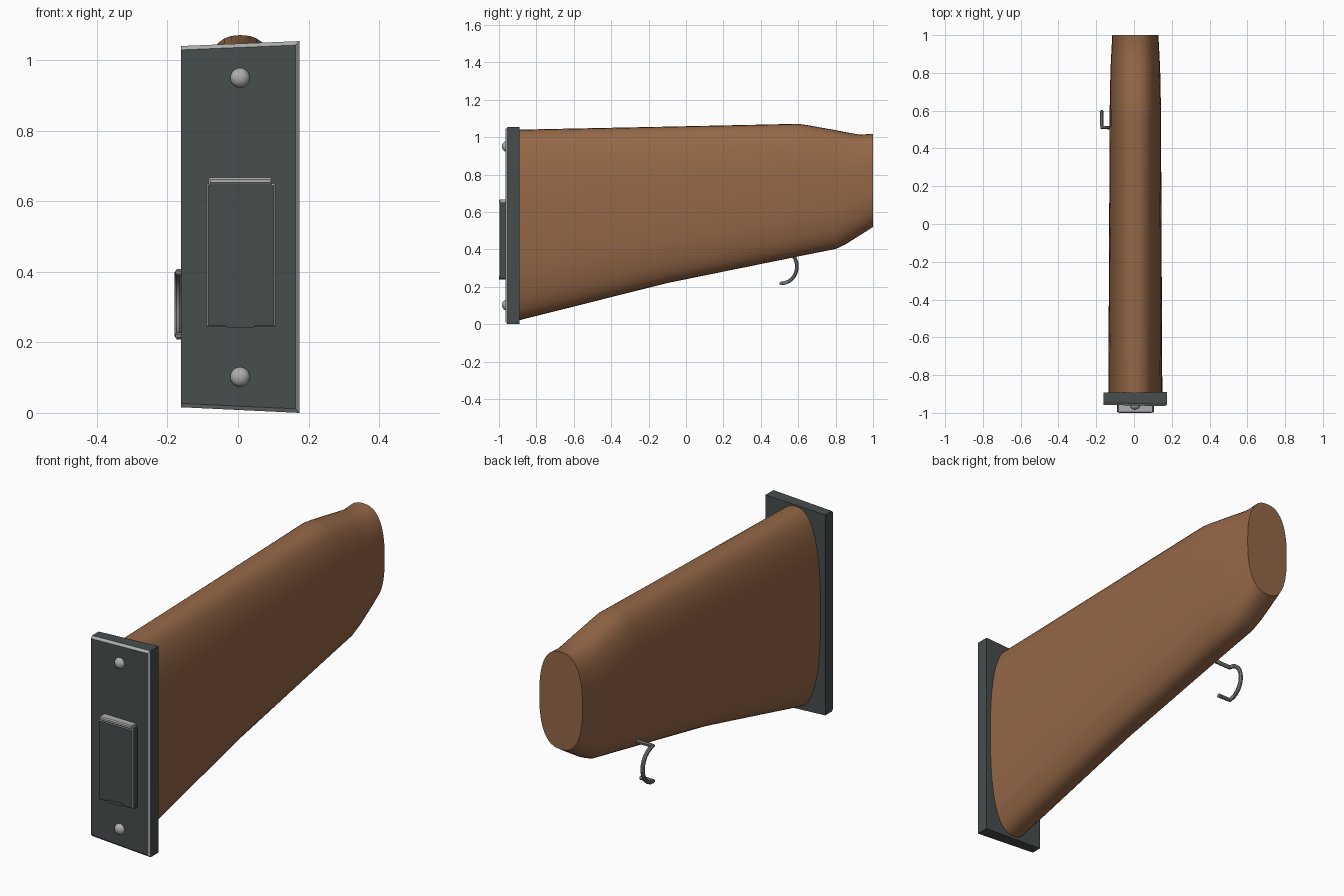
import bpy, bmesh, math
from mathutils import Vector

if "Cube" in bpy.data.objects:
    bpy.data.objects.remove(bpy.data.objects["Cube"])


def material(name, rgb):
    m = bpy.data.materials.new(name)
    m.diffuse_color = (*rgb, 1)
    m.use_nodes = True
    m.node_tree.nodes["Principled BSDF"].inputs["Base Color"].default_value = m.diffuse_color
    return m


WOOD = material("wood", (0.30, 0.137, 0.063))
DARK = material("dark_steel", (0.062, 0.075, 0.075))
LIGHT = material("bright_steel", (0.42, 0.42, 0.42))
GREY = material("worn_steel", (0.2, 0.2, 0.2))


def finish(name, bm, mats, smooth=None):
    bmesh.ops.recalc_face_normals(bm, faces=bm.faces)
    me = bpy.data.meshes.new(name)
    bm.to_mesh(me)
    bm.free()
    ob = bpy.data.objects.new(name, me)
    bpy.context.collection.objects.link(ob)
    for m in mats:
        me.materials.append(m)
    if smooth:
        bpy.ops.object.select_all(action='DESELECT')
        bpy.context.view_layer.objects.active = ob
        ob.select_set(True)
        bpy.ops.object.shade_smooth_by_angle(angle=math.radians(smooth))
    return ob


def box(bm, lo, hi):
    verts = bmesh.ops.create_cube(bm, size=1)['verts']
    for v in verts:
        v.co = Vector([(a + b) / 2 + c * (b - a) for a, b, c in zip(lo, hi, v.co)])
    return verts


def chamfer(bm, edges, width, mat):
    r = bmesh.ops.bevel(bm, geom=edges, offset=width, segments=1,
                        affect='EDGES', profile=0.5)
    for f in r['faces']:
        f.material_index = mat


def loft(bm, rings):
    """Skin equal-length rings of points and cap both ends."""
    rows = [[bm.verts.new(p) for p in ring] for ring in rings]
    n = len(rows[0])
    for a, b in zip(rows, rows[1:]):
        for i in range(n):
            j = (i + 1) % n
            bm.faces.new((a[i], a[j], b[j], b[i]))
    bm.faces.new(rows[0])
    bm.faces.new(rows[-1])


# Stock: stations of y, bottom z, top z, half width
stations = [(-0.895, 0.02, 1.04, 0.143), (-0.1, 0.22, 1.056, 0.139),
            (0.55, 0.352, 1.07, 0.136), (0.60, 0.362, 1.071, 0.136),
            (0.65, 0.372, 1.064, 0.135), (0.80, 0.402, 1.037, 0.132),
            (0.85, 0.425, 1.027, 0.130), (0.93, 0.475, 1.013, 0.126),
            (1.0, 0.52, 1.018, 0.122)]


def oval(y, z0, z1, w, n=48, power=2 / 2.5):
    pts = []
    for i in range(n):
        a = 2 * math.pi * i / n
        c, s = math.cos(a), math.sin(a)
        pts.append((0.007 + w * math.copysign(abs(c) ** power, c),
                    y, (z0 + z1) / 2 + (z1 - z0) / 2 * math.copysign(abs(s) ** power, s)))
    return pts


bm = bmesh.new()
loft(bm, [oval(*s) for s in stations])
finish("stock", bm, [WOOD], 30)

# Butt plate: slightly larger at its right side, bright chamfers on the front edges
bm = bmesh.new()
for v in box(bm, (-0.162, -0.957, 0.016), (0.174, -0.893, 1.04)):
    if v.co.x > 0:
        v.co.z += 0.014 if v.co.z > 0.5 else -0.016
        v.co.y += -0.008 if v.co.y < -0.92 else 0.003
edges = [e for e in bm.edges
         if all(v.co.y < -0.92 for v in e.verts)
         and not all(v.co.x < 0 for v in e.verts)]
chamfer(bm, edges, 0.011, 1)
finish("butt_plate", bm, [DARK, LIGHT])

# Trap door with bright rim
bm = bmesh.new()
box(bm, (-0.09, -0.998, 0.243), (0.106, -0.955, 0.65))
chamfer(bm, [e for e in bm.edges if all(v.co.y < -0.97 for v in e.verts)], 0.005, 1)
finish("trap_door", bm, [DARK, LIGHT])

# Hinge bar above the door
bm = bmesh.new()
box(bm, (-0.083, -1.0, 0.648), (0.097, -0.955, 0.667))
chamfer(bm, [e for e in bm.edges if all(v.co.y < -0.97 for v in e.verts)], 0.005, 0)
finish("door_hinge", bm, [LIGHT])

# Thumb catch at the bottom of the door
bm = bmesh.new()
box(bm, (-0.035, -1.0, 0.24), (0.048, -0.96, 0.257))
chamfer(bm, [e for e in bm.edges if abs(e.verts[0].co.y - e.verts[1].co.y) > 0.01],
        0.006, 0)
finish("door_catch", bm, [DARK])

# Domed screws
for name, z in (("upper_screw", 0.95), ("lower_screw", 0.102)):
    bm = bmesh.new()
    bmesh.ops.create_uvsphere(bm, u_segments=16, v_segments=10, radius=1)
    for v in bm.verts:
        v.co = Vector((0.006 + 0.028 * v.co.x, -0.96 + 0.024 * v.co.y, z + 0.028 * v.co.z))
    finish(name, bm, [LIGHT], 40)

# Sling loop: bowed rod with two pins turned toward the stock
path = [Vector((-0.08, 0.51, 0.4))]
for i in range(13):
    a = math.radians(90 - 180 * i / 12)
    path.append(Vector((-0.17, 0.51 + 0.083 * math.cos(a), 0.308 + 0.09 * math.sin(a))))
path.append(Vector((-0.10, 0.51, 0.218)))
rings = []
for i, p in enumerate(path):
    t_in = (p - path[max(i - 1, 0)]).normalized()
    t_out = (path[min(i + 1, len(path) - 1)] - p).normalized()
    t = (t_in + t_out).normalized()
    # the side axis stays in the plane of each bend
    ang = math.radians(90 - 180 * min(max(i - 1, 0), 12) / 12)
    side = Vector((0, math.cos(ang), math.sin(ang)))
    side = (side - t * side.dot(t)).normalized()
    other = t.cross(side)
    rings.append([p + 0.0105 * (side * math.cos(k * math.pi / 4 + math.pi / 8)
                                + other * math.sin(k * math.pi / 4 + math.pi / 8))
                  for k in range(8)])
bm = bmesh.new()
loft(bm, rings)
finish("sling_loop", bm, [GREY], 40)
